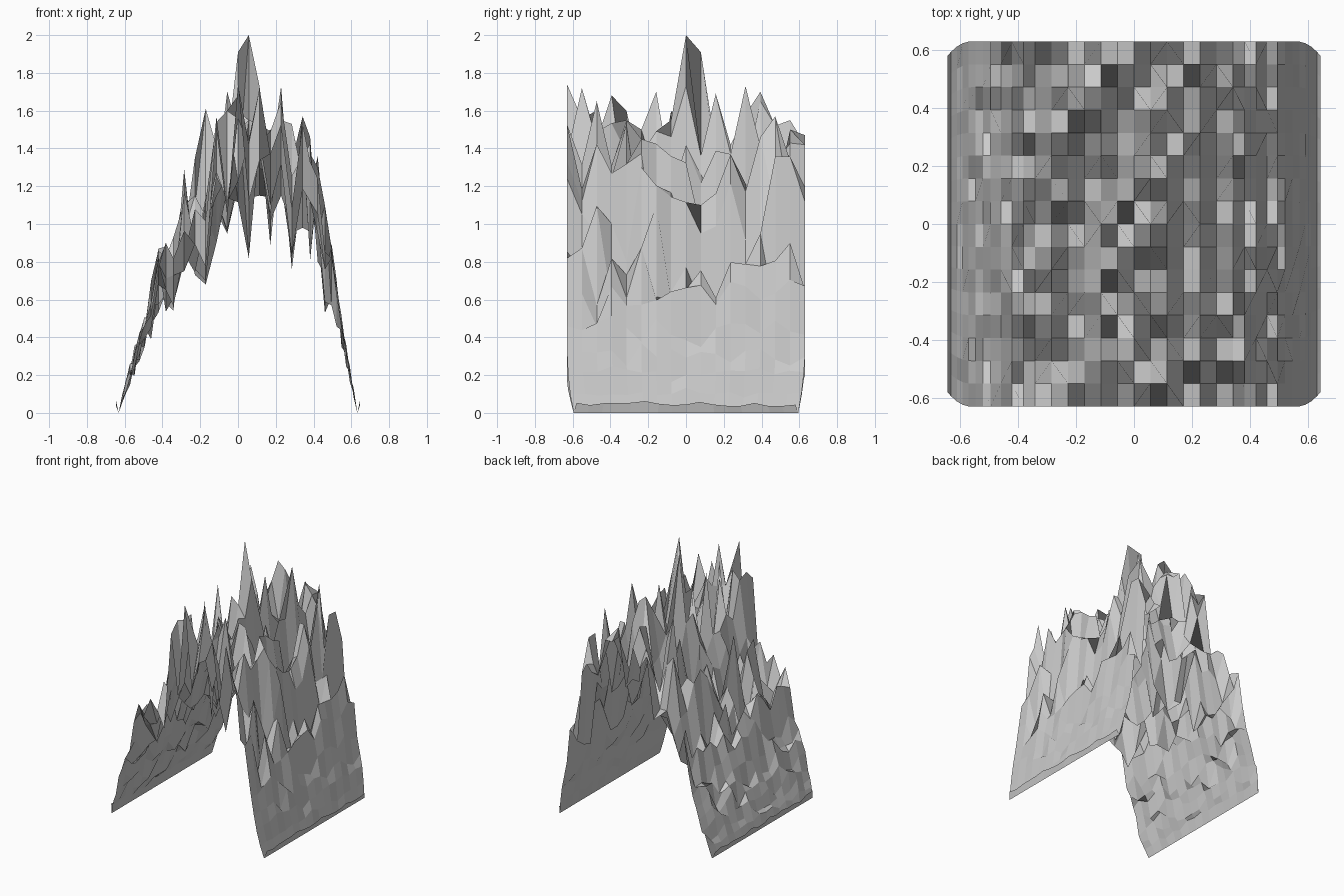
import bpy, bmesh, random

random.seed(5)

# column positions: wide cells on the crest, narrow cells down the steep legs
half = [0.057, 0.114, 0.171, 0.228, 0.285, 0.342, 0.382, 0.422, 0.46, 0.495,
        0.522, 0.548, 0.572, 0.592, 0.612]
xs = [-x for x in reversed(half)] + [0.0] + half

# lowest and highest ground seen from the front: (x, low, high)
envelope = [(-0.632, 0.0, 0.02), (-0.60, 0.09, 0.15), (-0.55, 0.19, 0.35),
            (-0.5, 0.34, 0.48), (-0.46, 0.39, 0.70), (-0.422, 0.53, 0.87),
            (-0.342, 0.54, 0.93), (-0.285, 0.75, 1.29), (-0.228, 0.73, 1.35),
            (-0.171, 0.68, 1.61), (-0.114, 0.90, 1.57), (-0.057, 0.95, 1.76),
            (0.0, 1.05, 1.91), (0.057, 0.82, 2.0), (0.114, 1.15, 1.73),
            (0.171, 0.89, 1.5), (0.228, 1.15, 1.73), (0.285, 0.76, 1.53),
            (0.342, 0.98, 1.53), (0.382, 0.81, 1.46), (0.422, 0.80, 1.36),
            (0.46, 0.52, 1.10), (0.495, 0.57, 0.90), (0.55, 0.34, 0.50),
            (0.60, 0.13, 0.20), (0.632, 0.0, 0.02)]
# summit of each row from front to back: (height, columns from the middle)
summits = [(1.74, 0), (1.72, 2), (1.65, 4), (1.68, 0), (1.60, -1), (1.50, 0),
           (1.70, -1), (1.60, 0), (2.0, 1), (1.91, 0), (1.69, 2), (1.42, 1),
           (1.73, 4), (1.70, 1), (1.57, 6), (1.55, 0), (1.47, 2)]


def limits(x):
    for (xa, la, ha), (xb, lb, hb) in zip(envelope, envelope[1:]):
        if x <= xb:
            t = (x - xa) / (xb - xa)
            return la + t * (lb - la), ha + t * (hb - ha)


def column_heights(x):
    # random heights that fill the full range of this column
    lo, hi = limits(x)
    ts = [random.gauss(0, 1) for _ in summits]
    a, b = min(ts), max(ts)
    return [lo + (hi - lo) * (t - a) / (b - a) for t in ts]


columns = [column_heights(x) for x in xs]
for j, (cap, k) in enumerate(summits):
    for col in columns:
        col[j] = min(col[j], cap - 0.05)
    columns[15 + k][j] = cap

# jagged arched sheet, with a small upturned lip on both feet
bm = bmesh.new()
rows = []
for j in range(len(summits)):
    y = (j - 8) * 0.63 / 8
    pts = [(x, col[j]) for x, col in zip(xs, columns)]
    left, right = (random.uniform(0.035, 0.065) for _ in range(2))
    pts = [(-0.645, left), (-0.632, 0.0)] + pts + [(0.632, 0.0), (0.645, right)]
    row = []
    for x, z in pts:
        # round the corners of the feet
        narrow = 1 - 0.08 * max(0, (abs(x) - 0.565) / 0.08) ** 2
        row.append(bm.verts.new((x, y * narrow, z)))
    rows.append(row)
for a, b in zip(rows, rows[1:]):
    for i in range(len(a) - 1):
        bm.faces.new((a[i], a[i + 1], b[i + 1], b[i]))

mesh = bpy.data.meshes.new("mountain_ridge")
bm.to_mesh(mesh)
bm.free()
ridge = bpy.data.objects.new("mountain_ridge", mesh)
bpy.context.collection.objects.link(ridge)
